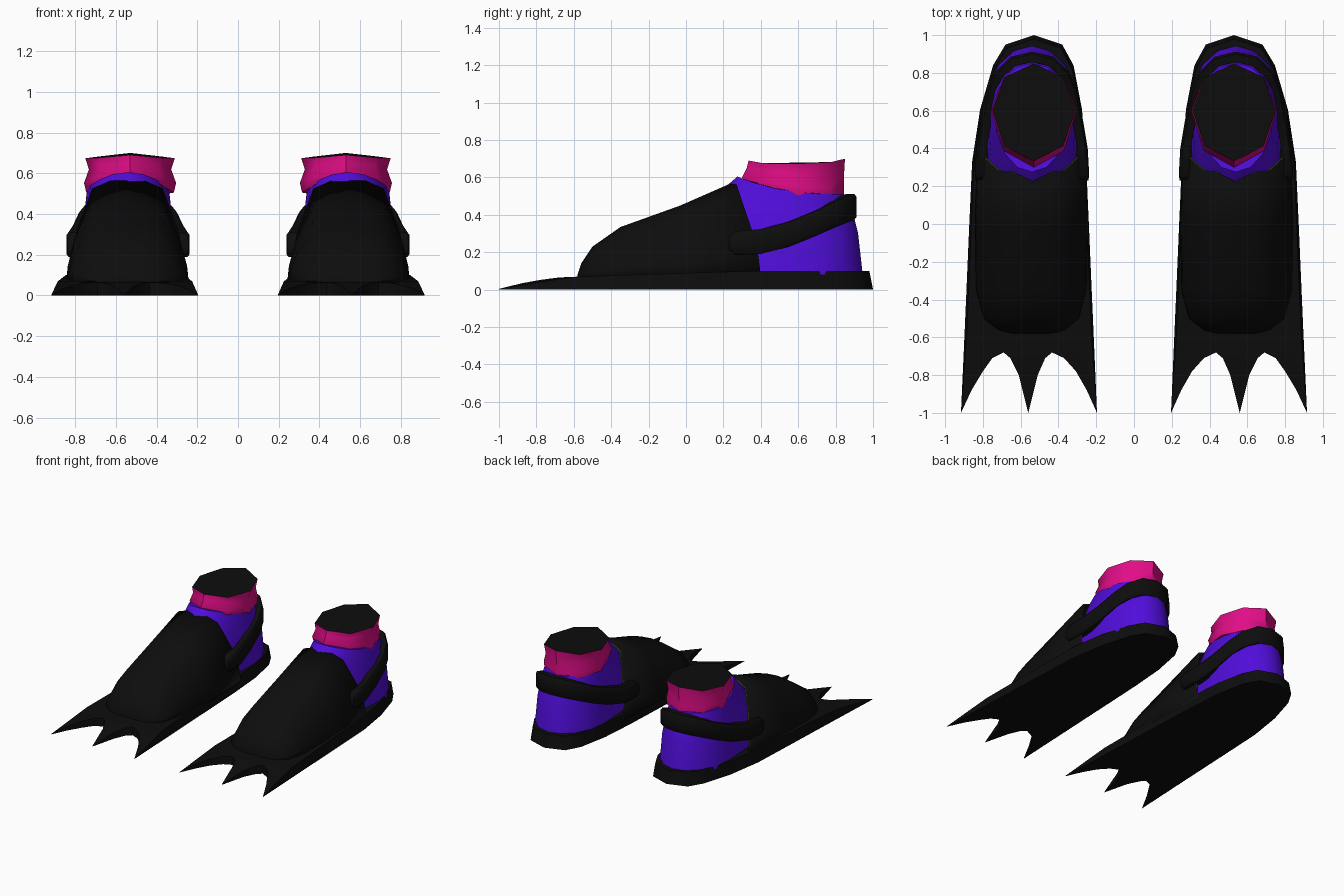
import bpy, bmesh, math

if "Cube" in bpy.data.objects:
    bpy.data.objects.remove(bpy.data.objects["Cube"])


def material(name, rgb):
    m = bpy.data.materials.new(name)
    m.diffuse_color = (*rgb, 1)
    m.use_nodes = True
    m.node_tree.nodes["Principled BSDF"].inputs["Base Color"].default_value = m.diffuse_color
    return m


BLACK = material("black rubber", (0.004, 0.004, 0.004))
PURPLE = material("purple boot", (0.08, 0.004, 0.70))
PINK = material("magenta sock", (0.75, 0.004, 0.24))
GREEN = material("dark green trim", (0.02, 0.06, 0.008))


def finish(name, bm, mats, rim=0):
    """Turn a bmesh into a smooth object mirrored to the other foot."""
    bmesh.ops.recalc_face_normals(bm, faces=bm.faces)
    me = bpy.data.meshes.new(name)
    bm.to_mesh(me)
    bm.free()
    ob = bpy.data.objects.new(name, me)
    bpy.context.collection.objects.link(ob)
    for m in mats:
        me.materials.append(m)
    bpy.ops.object.select_all(action='DESELECT')
    ob.select_set(True)
    bpy.context.view_layer.objects.active = ob
    bpy.ops.object.shade_smooth_by_angle(angle=math.radians(50))
    if rim:
        s = ob.modifiers.new("thickness", 'SOLIDIFY')
        s.thickness = rim
        s.offset = -1
        s.material_offset_rim = 1
    mir = ob.modifiers.new("other foot", 'MIRROR')
    mir.use_mirror_merge = False
    return ob


def loft(rings, closed=True, start=True, end=True):
    """Skin a list of point rings; returns bmesh and the end cap."""
    bm = bmesh.new()
    rows = [[bm.verts.new(p) for p in r] for r in rings]
    n = len(rows[0])
    for a, b in zip(rows, rows[1:]):
        for i in range(n if closed else n - 1):
            j = (i + 1) % n
            bm.faces.new((a[i], a[j], b[j], b[i]))
    if start:
        bm.faces.new(rows[0])
    cap = bm.faces.new(rows[-1]) if end else None
    return bm, cap


def foot_ring(n, cx, zf, zb, half, yf, yb, dip=0.0):
    """Egg-shaped section around the ankle, rising towards the front."""
    pts = []
    for i in range(n):
        a = 2 * math.pi * i / n
        c, s = math.cos(a), math.sin(a)
        y = 0.6 + s * ((yb - 0.6) if s > 0 else (0.6 - yf))
        t = (1 - s) / 2
        pts.append((cx + half * c, y, zb + (zf - zb) * t ** 3 - dip * abs(c)))
    return pts


# sole and three-pointed blade
def sole_height(y):
    knots = [(-1, .004), (-.9, .03), (-.78, .052), (-.68, .065), (-.57, .07), (.35, .10), (1.1, .10)]
    for (a, ha), (b, hb) in zip(knots, knots[1:]):
        if y <= b:
            return ha + (hb - ha) * (y - a) / (b - a)
    return .10


bm = bmesh.new()
V = lambda x, y: bm.verts.new((x, y, 0))
heel = V(.53, 1.0)
# paired edge points: y, inner x, outer x
pairs = [(V(i, y), V(o, y)) for y, i, o in [
    (.95, .38, .68), (.84, .32, .746), (.605, .275, .815), (.33, .254, .857),
    (0, .239, .872), (-.35, .224, .887), (-.6, .213, .898)]]
bm.faces.new((heel, *pairs[0]))
for (a, b), (c, d) in zip(pairs, pairs[1:]):
    bm.faces.new((a, b, d, c))
in_v, out_v = V(.434, -.68), V(.69, -.68)
L, R = pairs[-1]
bm.faces.new((L, R, out_v, in_v))
bm.faces.new([L, in_v] + [V(*p) for p in [(.37, -.71), (.307, -.78), (.25, -.88), (.196, -1)]])
bm.faces.new([in_v] + [V(*p) for p in [(.47, -.71), (.51, -.8), (.56, -1), (.61, -.8), (.655, -.71)]] + [out_v])
bm.faces.new([R, out_v] + [V(*p) for p in [(.75, -.71), (.80, -.78), (.86, -.88), (.916, -1)]])
ext = bmesh.ops.extrude_face_region(bm, geom=bm.faces[:], use_keep_orig=True)
for v in ext['geom']:
    if isinstance(v, bmesh.types.BMVert):
        v.co.z = sole_height(v.co.y)
        if v.co.y > -.65:
            v.co.x = .55 + (v.co.x - .55) * .965
        if v.co.y > .8:
            v.co.y -= .02
finish("sole_and_blade", bm, [BLACK])

# foot pocket: arches from the toe back to the slanted opening
arch = [(1, 0), (.97, .22), (.87, .5), (.6, .9), (.3, .97), (0, 1)]
arch = arch + [(-u, v) for u, v in reversed(arch[:-1])]
base = .06
stations = [  # y, top z, half width, slant
    (-.58, .08, .11, 0), (-.56, .14, .18, 0), (-.50, .23, .255, 0), (-.35, .335, .295, 0),
    (-.03, .45, .302, .04), (.262, .578, .288, .14)]
rings = []
for y, top, half, slant in stations:
    rings.append([(.543 + half * u, y + slant * (1 - v ** 1.5), base + (top - base) * v)
                  for u, v in arch])
bm, _ = loft(rings, closed=False, end=False)
finish("foot_pocket", bm, [BLACK, GREEN], rim=.01)

# boot
boot = [(.08, .08, .25, -.2, .945), (.3, .3, .235, 0, .92), (.44, .42, .212, .12, .89),
        (.54, .48, .205, .2, .865), (.605, .51, .20, .275, .85)]
bm, _ = loft([foot_ring(16, .54, *r) for r in boot])
finish("boot", bm, [PURPLE])

# sock with a dark closed top
sock = [(.575, .495, .215, .31, .845), (.60, .545, .226, .30, .845),
        (.65, .615, .202, .325, .845), (.69, .70, .22, .335, .85, .025)]
bm, cap = loft([foot_ring(8, .53, *r) for r in sock])
cap.material_index = 1
finish("sock", bm, [PINK, BLACK])

# heel strap: a rounded band from one side of the pocket around the heel
side = [  # outer half width, y, centre z, half height
    (.298, .23, .25, .035), (.303, .26, .25, .062), (.295, .40, .257, .066), (.27, .55, .295, .066),
    (.242, .70, .355, .066), (.20, .80, .40, .068), (.115, .885, .435, .07)]
path = side + [(0, .912, .442, .07)] + [(-x, y, z, h) for x, y, z, h in reversed(side)]
rings = []
for k, (x, y, z, h) in enumerate(path):
    a, b = path[max(k - 1, 0)], path[min(k + 1, len(path) - 1)]
    tx, ty = b[0] - a[0], b[1] - a[1]
    l = math.hypot(tx, ty)
    nx, ny = -ty / l, tx / l          # sideways direction of the band
    if nx * x + ny * (y - .4) > 0:    # point it towards the foot
        nx, ny = -nx, -ny
    section = [(0, .75), (0, -.75), (.012, -1), (.055, -1), (.055, 1), (.012, 1)]
    rings.append([(.54 + x + nx * d, y + ny * d, z + h * f) for d, f in section])
bm, _ = loft(rings)
finish("heel_strap", bm, [BLACK])
